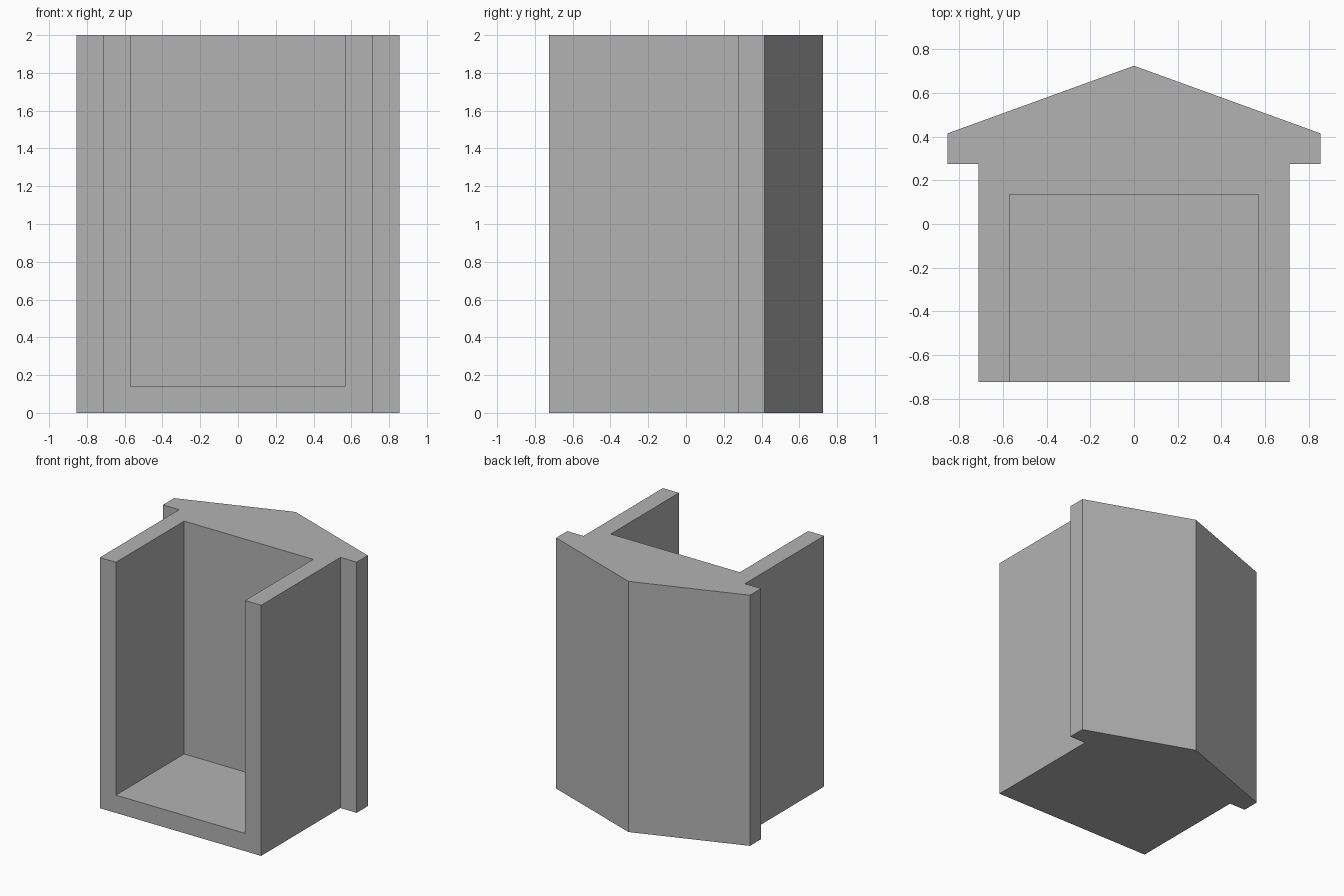
import bpy
import bmesh

cube = bpy.data.objects.get("Cube")
if cube:
    bpy.data.objects.remove(cube, do_unlink=True)

grey = bpy.data.materials.new("plain_grey")
grey.use_nodes = True
color = (0.45, 0.45, 0.45, 1)
grey.diffuse_color = color
grey.node_tree.nodes["Principled BSDF"].inputs["Base Color"].default_value = color


def prism(name, half_outline, bottom, top):
    """Mirror a half outline across x = 0 and extrude it upward."""
    outline = half_outline + [(-x, y) for x, y in reversed(half_outline) if x > 0]
    bm = bmesh.new()
    face = bm.faces.new([bm.verts.new((x, y, bottom)) for x, y in outline])
    result = bmesh.ops.extrude_face_region(bm, geom=[face])
    raised = [v for v in result["geom"] if isinstance(v, bmesh.types.BMVert)]
    bmesh.ops.translate(bm, verts=raised, vec=(0, 0, top - bottom))
    bmesh.ops.recalc_face_normals(bm, faces=bm.faces)
    mesh = bpy.data.meshes.new(name)
    bm.to_mesh(mesh)
    bm.free()
    mesh.materials.append(grey)
    obj = bpy.data.objects.new(name, mesh)
    bpy.context.collection.objects.link(obj)
    return obj


# Solid housing with side flanges and a pointed back
housing = prism("housing", [(0.712, -0.725), (0.712, 0.275), (0.855, 0.275),
                            (0.855, 0.415), (0, 0.725)], 0, 2)

# Recess open at the front and the top, leaving walls and a floor
recess = prism("recess_cutter", [(0.57, -0.9), (0.57, 0.135)], 0.142, 2.2)
recess.hide_render = True
recess.hide_viewport = True

cut = housing.modifiers.new("recess", 'BOOLEAN')
cut.operation = 'DIFFERENCE'
cut.solver = 'EXACT'
cut.object = recess

# Bake the cut and drop the cutter
bpy.context.view_layer.update()
evaluated = housing.evaluated_get(bpy.context.evaluated_depsgraph_get())
baked = bpy.data.meshes.new_from_object(evaluated)
housing.modifiers.clear()
housing.data = baked
bpy.data.objects.remove(recess, do_unlink=True)
